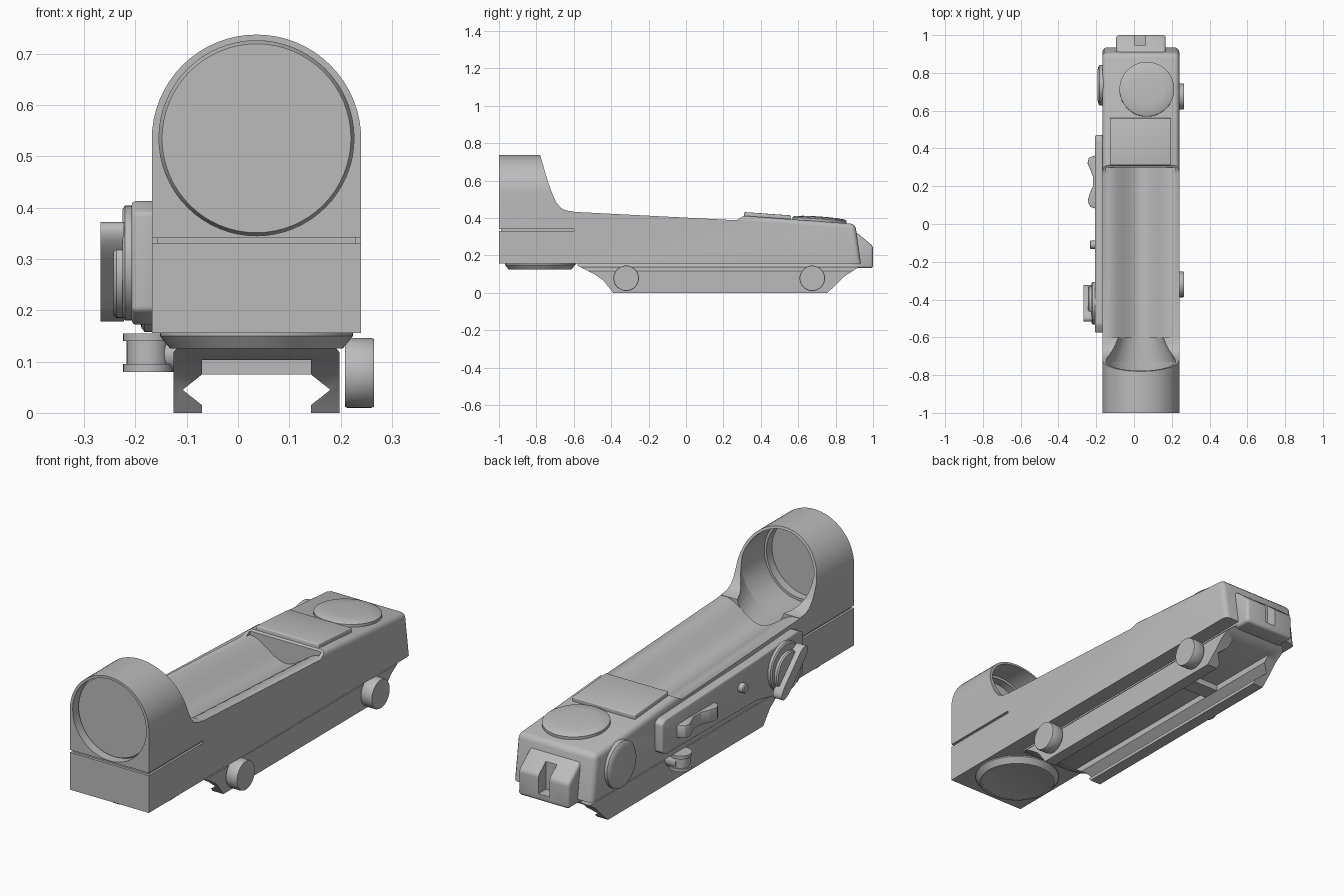
import bpy, bmesh
from math import pi, cos, sin
from mathutils import Matrix

if "Cube" in bpy.data.objects:
    bpy.data.objects.remove(bpy.data.objects["Cube"], do_unlink=True)

grey = bpy.data.materials.new("plain grey")
grey.use_nodes = True
grey.diffuse_color = (0.5, 0.5, 0.5, 1)
grey.node_tree.nodes["Principled BSDF"].inputs["Base Color"].default_value = grey.diffuse_color

CX = 0.036            # centre line of the housing
LEFT, RIGHT = -0.168, 0.24


def finish(name, bm):
    bmesh.ops.recalc_face_normals(bm, faces=bm.faces[:])
    mesh = bpy.data.meshes.new(name)
    bm.to_mesh(mesh)
    bm.free()
    mesh.materials.append(grey)
    ob = bpy.data.objects.new(name, mesh)
    bpy.context.collection.objects.link(ob)
    return ob


def place(axis, t, p):
    return {"x": (t, p[0], p[1]), "y": (p[0], t, p[1]), "z": (p[0], p[1], t)}[axis]


def prism(name, axis, pts, a, b, bevel=0, rule=lambda e: True, segs=3):
    """Extrude a flat outline along an axis, optionally rounding edges."""
    bm = bmesh.new()
    lo = [bm.verts.new(place(axis, a, p)) for p in pts]
    hi = [bm.verts.new(place(axis, b, p)) for p in pts]
    bm.faces.new(lo)
    bm.faces.new(hi)
    for i in range(len(pts)):
        j = (i + 1) % len(pts)
        bm.faces.new((lo[i], lo[j], hi[j], hi[i]))
    bmesh.ops.recalc_face_normals(bm, faces=bm.faces[:])
    if bevel:
        bmesh.ops.bevel(bm, geom=[e for e in bm.edges if rule(e)], offset=bevel,
                        segments=segs, profile=0.5, affect="EDGES")
    return finish(name, bm)


def box(name, x0, x1, y0, y1, z0, z1, bevel=0):
    return prism(name, "z", [(x0, y0), (x1, y0), (x1, y1), (x0, y1)], z0, z1, bevel)


def lathe(name, axis, centre, rings, n=48):
    """Stack circles given as (position along axis, radius)."""
    bm = bmesh.new()
    loops = []
    for t, r in rings:
        loops.append([bm.verts.new(place(axis, t, (centre[0] + r * cos(2 * pi * i / n),
                                                   centre[1] + r * sin(2 * pi * i / n))))
                      for i in range(n)])
    for A, B in zip(loops, loops[1:]):
        for i in range(n):
            j = (i + 1) % n
            bm.faces.new((A[i], A[j], B[j], B[i]))
    bm.faces.new(loops[0])
    bm.faces.new(loops[-1])
    return finish(name, bm)


def boolean(ob, cutter, op="DIFFERENCE"):
    m = ob.modifiers.new("cut", "BOOLEAN")
    m.operation, m.solver, m.object = op, "EXACT", cutter
    bpy.context.view_layer.objects.active = ob
    bpy.ops.object.modifier_apply(modifier=m.name)
    bpy.data.objects.remove(cutter, do_unlink=True)


def slope(ob, y0, k):
    """Shear so that height changes by k per unit of y, starting at y0."""
    for v in ob.data.vertices:
        v.co.z += k * (v.co.y - y0)
    return ob


# Hood: side outline intersected with an arched front outline
R = (RIGHT - LEFT) / 2
hood = prism("hood", "x", [(-1, .156), (-.6, .156), (-.6, .435), (-.64, .44), (-.67, .455),
                           (-.695, .485), (-.715, .53), (-.74, .6), (-.78, .737), (-1, .737)],
             LEFT - .05, RIGHT + .05)
arch = [(LEFT, .1), (RIGHT, .1)] + [(CX + R * cos(pi * i / 32), .533 + R * sin(pi * i / 32))
                                    for i in range(33)]
boolean(hood, prism("arch_cutter", "y", arch, -1.1, -.5), "INTERSECT")
# Bore, and the throat narrowing towards the trough
boolean(hood, lathe("bore_cutter", "y", (CX, .535), [(-1.1, .19), (-.73, .19)], 64))
boolean(hood, slope(lathe("throat_cutter", "y", (CX, .535),
                          [(-.735, .19), (-.59, .12)], 64), -.735, -.48))
# Seam groove around the hood
for x0, x1, y0, y1 in ((-.3, .4, -1.1, -.988), (-.3, LEFT + .01, -1.1, -.5),
                       (RIGHT - .01, .4, -1.1, -.5)):
    boolean(hood, box("groove_cutter", x0, x1, y0, y1, .33, .342))

# Glass and its retaining ring
lathe("lens", "y", (CX, .535), [(-.965, .184), (-.955, .19), (-.94, .19)], 64)
ring = lathe("lens_ring", "y", (CX, .535), [(-.94, .191), (-.9, .191)], 64)
boolean(ring, lathe("ring_cutter", "y", (CX, .535), [(-1, .178), (-.8, .178)], 64))


# Main housing, with rounded shoulders falling into a long trough
def rear_edge(e):
    m = (e.verts[0].co + e.verts[1].co) / 2
    return m.y > .5 and m.z > .2


body = prism("housing", "x", [(-.6, .156), (.935, .156), (.905, .368), (.31, .412),
                              (.27, .388), (-.6, .433)], LEFT, RIGHT, .025, rear_edge)
bell = []
for i in range(33):
    u = i / 16 - 1
    bell.append((CX + .185 * u, .434 - .042 * (1 + cos(pi * u))))
trough = prism("trough_cutter", "y", bell + [(CX + .185, .6), (CX - .185, .6)], -.65, .3)
boolean(body, slope(trough, -.6, -.0517))


# Cover plate and round cap on the sloping rear deck
def tilt(ob, y, z):
    ob.data.transform(Matrix.Translation((0, y, z)) @ Matrix.Rotation(-.07, 4, "X"))


tilt(box("cover_plate", -.128, .197, -.125, .125, -.02, .014, .006), .435, .409)
tilt(lathe("battery_cap", "z", (.068, 0),
           [(-.02, .145), (.008, .145), (.014, .135), (.019, .09), (.021, .03)]), .713, .387)

# Rear block with a notch that leaves two lugs
block = prism("rear_block", "x", [(.88, .33), (.915, .32), (1, .25), (1, .132), (.88, .132)],
              -.094, .168, .014)
boolean(block, box("notch_cutter", .005, .062, .945, 1.1, .165, .5))

# Dished lower cap under the hood
cap = lathe("lower_cap", "z", (CX, -.78), [(.17, .188), (.15, .188), (.125, .168)], 64)
boolean(cap, lathe("dish_cutter", "z", (CX, -.78), [(.1, .155), (.126, .155), (.14, .08)], 64))

# Mounting rail: dovetail section trimmed by a side outline
half = [(.162, 0), (.106, 0), (.106, .015), (.144, .045), (.106, .075), (.106, .103)]
outer = [(.162, .118), (.152, .13), (.135, .137), (.128, .165)]
section = ([(CX + x, z) for x, z in half] + [(CX - x, z) for x, z in reversed(half)] +
           [(CX - x, z) for x, z in outer] + [(CX + x, z) for x, z in reversed(outer)])
rail = prism("mounting_rail", "y", section, -.7, 1.1)
side = [(-.58, .17), (-.58, .145), (-.54, .125), (-.49, .1), (-.44, .065), (-.39, 0), (.755, 0),
        (.8, .04), (.85, .09), (.92, .135), (.92, .17)]
boolean(rail, prism("rail_cutter", "x", side, -.5, .5), "INTERSECT")
box("recoil_bar", CX - .107, CX + .107, .42, .5, .075, .11)

# Clamp knobs on one side, clamp nut on the other
for label, y in (("front", -.32), ("rear", .675)):
    lathe("clamp_knob_" + label, "x", (y, .078),
          [(.208, .066), (.212, .068), (.26, .068), (.265, .066)])
lathe("nut_stub", "x", (.3, .115), [(-.18, .035), (-.11, .035)], 32)
lathe("clamp_nut", "z", (-.176, .29),
      [(.08, .048), (.095, .048), (.095, .041), (.14, .041), (.14, .048), (.155, .048)], 32)

# Control panel with a raised dial base
panel = [(-.575, .2), (-.53, .172), (-.36, .172), (-.24, .2), (.44, .205), (.47, .225),
         (.47, .355), (.445, .37), (-.24, .395), (-.53, .413), (-.575, .39)]
prism("control_panel", "x", panel, -.207, LEFT + .01, .008)
lathe("panel_dial_base", "x", (-.42, .292), [(-.225, .105), (-.22, .112), (-.19, .112)])

# Rotary switch with a diagonal grip
lathe("switch_disc", "x", (-.42, .275), [(-.243, .085), (-.237, .09), (-.22, .09)])
grip = []
for i in range(32):
    a = 2 * pi * i / 32
    u, v = .128 * cos(a), (.026 + .018 * cos(a) ** 2) * sin(a)
    grip.append((-.42 + (u + v) * .72, .275 + (v - u) * .72))
prism("switch_grip", "x", grip, -.268, -.222)

# Button and wavy slider
lathe("panel_button", "x", (-.11, .31), [(-.234, .018), (-.23, .022), (-.2, .022)], 24)
wave = [(.08, -.2), (.09, -.23), (.12, -.245), (.16, -.235), (.2, -.217), (.25, -.217),
        (.29, -.232), (.32, -.246), (.35, -.24), (.365, -.2)]
prism("slider", "z", [(x, y) for y, x in wave], .255, .315, .004, segs=2)

# Round side cover
lathe("side_cover", "x", (.735, .265),
      [(-.193, .08), (-.188, .1), (-.182, .107), (-.15, .107)])

# Smooth curved surfaces, keep hard edges
for ob in bpy.context.scene.objects:
    if ob.type == "MESH":
        bpy.ops.object.select_all(action="DESELECT")
        ob.select_set(True)
        bpy.context.view_layer.objects.active = ob
        bpy.ops.object.shade_smooth_by_angle(angle=.6)
